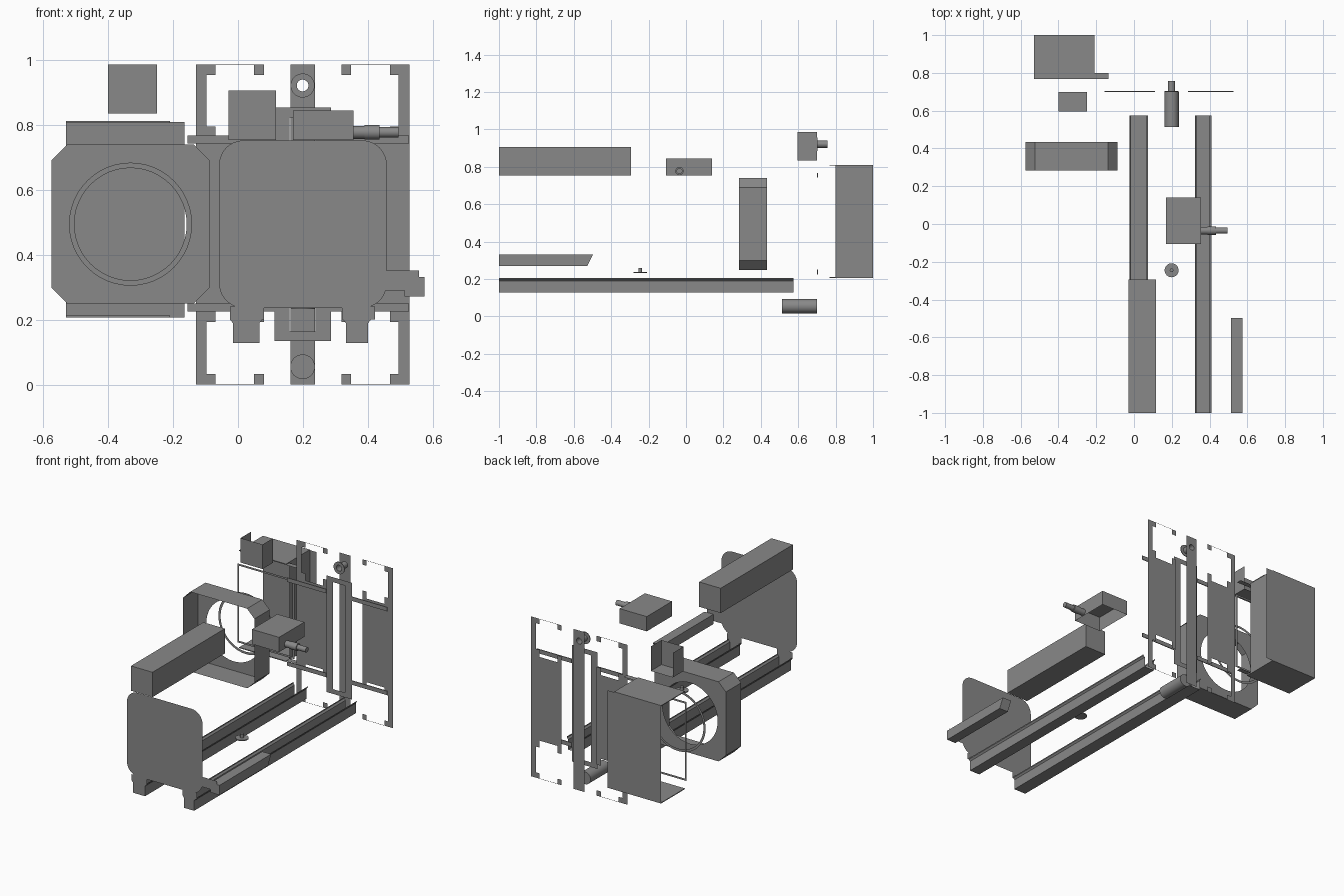
import bpy, bmesh, math
from mathutils import Matrix, Vector

cube = bpy.data.objects.get("Cube")
if cube:
    bpy.data.objects.remove(cube, do_unlink=True)

grey = bpy.data.materials.new("plain_grey")
grey.use_nodes = True
COLOUR = (0.25, 0.25, 0.25, 1)
grey.diffuse_color = COLOUR
grey.node_tree.nodes["Principled BSDF"].inputs["Base Color"].default_value = COLOUR

MID_X, MID_Z = 0.199, 0.493   # symmetry axes of the rear panel
LEFT, RIGHT, BACK = (1, 0, 0), (-1, 0, 0), (0, 1, 0)
FRONT, TOP, BOTTOM = (0, -1, 0), (0, 0, 1), (0, 0, -1)


def finish(name, bm):
    mesh = bpy.data.meshes.new(name)
    bm.to_mesh(mesh)
    bm.free()
    obj = bpy.data.objects.new(name, mesh)
    bpy.context.collection.objects.link(obj)
    mesh.materials.append(grey)
    return obj


def box(name, x0, x1, y0, y1, z0, z1, open_sides=()):
    bm = bmesh.new()
    size = Matrix.Diagonal((x1 - x0, y1 - y0, z1 - z0, 1))
    place = Matrix.Translation(((x0 + x1) / 2, (y0 + y1) / 2, (z0 + z1) / 2))
    bmesh.ops.create_cube(bm, size=1, matrix=place @ size)
    bm.normal_update()
    gone = [f for f in bm.faces if any(f.normal.dot(Vector(d)) > 0.9 for d in open_sides)]
    bmesh.ops.delete(bm, geom=gone, context="FACES")
    return finish(name, bm)


def sheets(name, rects, y):
    """Upright sheet metal made of rectangles x0, x1, z0, z1."""
    bm = bmesh.new()
    for x0, x1, z0, z1 in rects:
        bm.faces.new([bm.verts.new((x, y, z))
                      for x, z in ((x0, z0), (x1, z0), (x1, z1), (x0, z1))])
    return finish(name, bm)


def circle(cx, cz, r, n=48):
    return [(cx + r * math.cos(2 * math.pi * i / n), cz + r * math.sin(2 * math.pi * i / n))
            for i in range(n)]


def rect(x0, x1, z0, z1):
    return [(x0, z0), (x1, z0), (x1, z1), (x0, z1)]


def corner_rect(x0, x1, z0, z1, r, steps):
    """Rectangle with rounded corners, or chamfered ones when steps is 1."""
    points = []
    corners = [(x1 - r, z1 - r), (x0 + r, z1 - r), (x0 + r, z0 + r), (x1 - r, z0 + r)]
    for k, (cx, cz) in enumerate(corners):
        for i in range(steps + 1):
            a = math.pi / 2 * (k + i / steps)
            points.append((cx + r * math.cos(a), cz + r * math.sin(a)))
    return points


def plate(name, loops, y, thick=0.0):
    """Upright plate from an outline, any further loops being holes."""
    curve = bpy.data.curves.new(name, "CURVE")
    curve.dimensions, curve.fill_mode, curve.extrude = "2D", "BOTH", thick / 2
    for loop in loops:
        spline = curve.splines.new("POLY")
        spline.points.add(len(loop) - 1)
        for p, (x, z) in zip(spline.points, loop):
            p.co = (x, z, 0, 1)
        spline.use_cyclic_u = True
    temp = bpy.data.objects.new(name, curve)
    bpy.context.collection.objects.link(temp)
    graph = bpy.context.evaluated_depsgraph_get()
    mesh = bpy.data.meshes.new_from_object(temp.evaluated_get(graph))
    bpy.data.objects.remove(temp, do_unlink=True)
    mesh.transform(Matrix.Translation((0, y, 0)) @ Matrix.Rotation(math.pi / 2, 4, "X"))
    mesh.materials.clear()
    mesh.materials.append(grey)
    obj = bpy.data.objects.new(name, mesh)
    bpy.context.collection.objects.link(obj)
    return obj


def rod(name, start, axis, sections, n=32):
    """Turned part: sections of (length, radius) laid end to end along an axis."""
    bm = bmesh.new()
    axis = Vector(axis)
    turn = axis.to_track_quat("Z", "Y").to_matrix().to_4x4()
    at = Vector(start)
    for length, r in sections:
        bmesh.ops.create_cone(bm, cap_ends=True, segments=n, radius1=r, radius2=r, depth=length,
                              matrix=Matrix.Translation(at + axis * length / 2) @ turn)
        at += axis * length
    for f in bm.faces:
        f.smooth = len(f.verts) == 4
    for e in bm.edges:
        e.smooth = all(f.smooth for f in e.link_faces)
    return finish(name, bm)


def extrude_y(name, profile, y0, y1, closed=True, cap_front=False):
    """Walls swept along y from an x, z profile."""
    bm = bmesh.new()
    a = [bm.verts.new((x, y0, z)) for x, z in profile]
    b = [bm.verts.new((x, y1, z)) for x, z in profile]
    n = len(profile)
    for i in range(n if closed else n - 1):
        j = (i + 1) % n
        bm.faces.new((a[i], a[j], b[j], b[i]))
    if cap_front:
        bm.faces.new(a)
    bmesh.ops.recalc_face_normals(bm, faces=bm.faces)
    return finish(name, bm)


# front plate with its lower tabs and side tab
plate("front_plate", [corner_rect(-0.058, 0.458, 0.236, 0.752, 0.075, 8)], -1)
sheets("front_plate_tabs", [(-0.025, 0.08, 0.2, 0.24), (0.32, 0.422, 0.2, 0.24),
                            (0.452, 0.557, 0.29, 0.352)], -1)

# upper box and motor box with its stepped shaft
box("upper_box", -0.03, 0.117, -1, -0.295, 0.753, 0.906)
box("motor_box", 0.17, 0.355, -0.107, 0.14, 0.753, 0.844, open_sides=[BOTTOM])
rod("motor_shaft", (0.355, -0.035, 0.777), (1, 0, 0),
    [(0.035, 0.02), (0.045, 0.022), (0.06, 0.016)])

# two channel rails with sloped top lips
for side, x0, x1 in (("left", 0.323, 0.41), ("right", -0.025, 0.075)):
    lip = 0.009
    channel = [(x0, 0.207), (x0, 0.2), (x0 + lip, 0.19), (x0 + lip, 0.128),
               (x1 - lip, 0.128), (x1 - lip, 0.19), (x1, 0.2), (x1, 0.207)]
    extrude_y(side + "_rail", channel, -1, 0.575, closed=False, cap_front=True)

# side handle with a slanted rear end
handle = box("side_handle", 0.513, 0.574, -1, -0.497, 0.271, 0.331)
for v in handle.data.vertices:
    if v.co.y > -0.6 and v.co.z < 0.3:
        v.co.y -= 0.03

# small foot under the middle
rod("small_foot", (MID_X, -0.245, 0.232), (0, 0, 1), [(0.006, 0.037), (0.022, 0.01)])

# ring housing: open-fronted shell with a holed back, and a thin ring behind it
outline = corner_rect(-0.575, -0.087, 0.249, 0.74, 0.05, 1)
hole = circle(-0.331, 0.494, 0.188)
extrude_y("housing_walls", outline, 0.284, 0.433)
plate("housing_back", [outline, hole], 0.433)
plate("thin_ring", [hole, circle(-0.331, 0.494, 0.173)], 0.55)
plate("thin_square_frame", [rect(-0.53, -0.14, 0.25, 0.737),
                            rect(-0.518, -0.152, 0.262, 0.725)], 0.75)

# rear panel: one quarter mirrored across both axes
quarter = [(-0.13, 0.08, 0.235, MID_Z), (-0.13, -0.097, 0, 0.235),
           (-0.097, -0.07, 0, 0.033), (0.05, 0.08, 0, 0.033),
           (-0.097, -0.07, 0.192, 0.235), (0.05, 0.08, 0.192, 0.235),
           (-0.07, 0.05, 0, 0.002)]
panel = []
for x0, x1, z0, z1 in quarter:
    for a, b in ((x0, x1), (2 * MID_X - x1, 2 * MID_X - x0)):
        panel += [(a, b, z0, z1), (a, b, 2 * MID_Z - z1, 2 * MID_Z - z0)]
sheets("rear_panel", panel, 0.757)

# slotted bracket with two cross bars in front of the panel
plate("slotted_bracket", [rect(0.112, 0.286, 0.134, 0.853),
                          rect(0.158, 0.238, 0.163, 0.823)], 0.701)
for name, z in (("upper_bar", 0.742), ("lower_bar", 0.225)):
    for side, x0, x1 in (("right", -0.155, 0.112), ("left", 0.286, 0.527)):
        box(side + "_" + name, x0, x1, 0.7, 0.705, z, z + 0.025)

# centre strip with a hole, spout above and pipe below
plate("centre_strip", [rect(0.161, 0.237, 0, 0.986), circle(MID_X, 0.921, 0.018)], 0.757)
plate("spout_flange", [circle(MID_X, 0.921, 0.037), circle(MID_X, 0.921, 0.018)], 0.702, 0.004)
extrude_y("spout", circle(MID_X, 0.921, 0.019), 0.70, 0.757)
rod("lower_pipe", (MID_X, 0.513, 0.055), (0, 1, 0), [(0.187, 0.038)])

# rear casing: back, lid, floor and one side wall
sheets("casing_back", [(-0.53, -0.165, 0.207, 0.808)], 1)
box("casing_wall", -0.213, -0.21, 0.8, 1, 0.207, 0.808,
    open_sides=[RIGHT, FRONT, BACK, TOP, BOTTOM])
for name, z in (("casing_lid", 0.806), ("casing_floor", 0.207)):
    box(name, -0.53, -0.21, 0.768, 1, z, z + 0.005)
for name, z in (("upper_link", 0.803), ("lower_link", 0.214)):
    box(name, -0.21, -0.135, 0.768, 0.8, z, z + 0.002,
        open_sides=[LEFT, RIGHT, FRONT, BACK, BOTTOM])

# small open bin
box("small_bin", -0.4, -0.25, 0.596, 0.7, 0.835, 0.986, open_sides=[TOP, BACK])
